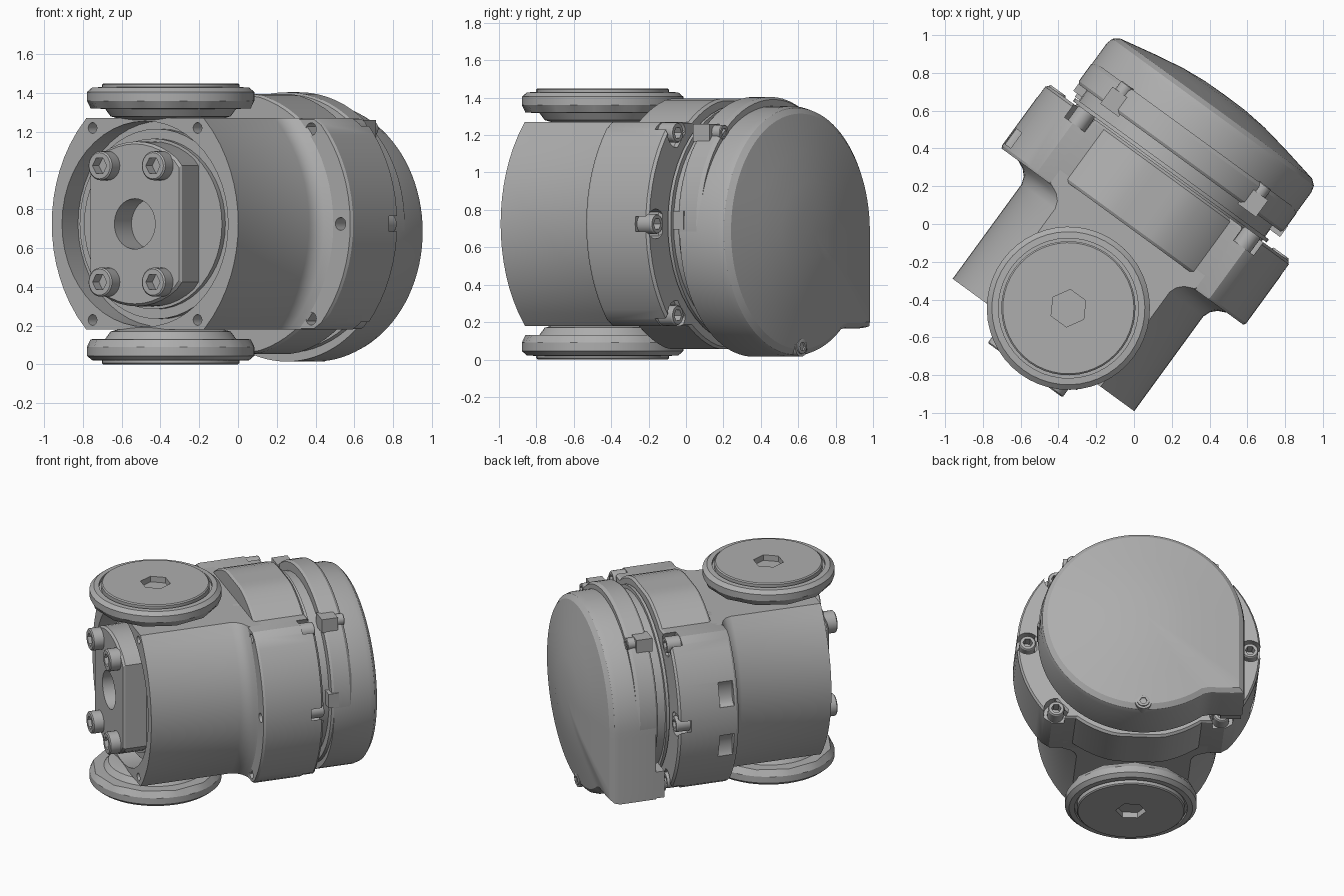
import bpy, bmesh
from math import sin, cos, pi, radians, sqrt
from mathutils import Matrix, Vector

cube = bpy.data.objects.get("Cube")
if cube:
    bpy.data.objects.remove(cube)

GREY = (0.42, 0.42, 0.42, 1)
mat = bpy.data.materials.new("plain grey")
mat.use_nodes = True
mat.diffuse_color = GREY
mat.node_tree.nodes["Principled BSDF"].inputs["Base Color"].default_value = GREY

TURN = Matrix.Rotation(radians(-36.1), 3, "Z")   # whole device is turned in plan
CX, CZ = -0.01, 0.725                            # main axis of the housing


def loft(name, rings):
    """Skin a list of equal-length rings and cap both ends."""
    bm = bmesh.new()
    loops = [[bm.verts.new(TURN @ Vector(p)) for p in ring] for ring in rings]
    n = len(loops[0])
    for a, b in zip(loops, loops[1:]):
        for i in range(n):
            j = (i + 1) % n
            bm.faces.new((a[i], a[j], b[j], b[i]))
    bm.faces.new(loops[0])
    bm.faces.new(loops[-1])
    bmesh.ops.recalc_face_normals(bm, faces=bm.faces)
    mesh = bpy.data.meshes.new(name)
    bm.to_mesh(mesh)
    bm.free()
    mesh.materials.append(mat)
    obj = bpy.data.objects.new(name, mesh)
    bpy.context.collection.objects.link(obj)
    return obj


def outline(r, n=48, sides=0):
    """Circle, or a regular polygon sampled with n points."""
    pts = []
    for i in range(n):
        a = 2 * pi * i / n
        k = 1
        if sides:
            step = 2 * pi / sides
            k = cos(step / 2) / cos(a % step - step / 2)
        pts.append((r * k * cos(a), r * k * sin(a)))
    return pts


def clipped(r, top, n=72):
    """Circle with flat top and bottom."""
    return [(x, max(-top, min(top, z))) for x, z in outline(r, n)]


def along_y(name, profile, stations, cx=CX, cz=CZ):
    """Sweep an x-z profile along the main axis; stations are (y, scale)."""
    return loft(name, [[(cx + x * s, y, cz + z * s) for x, z in profile]
                       for y, s in stations])


def disc(name, r, y0, y1, x=0, z=0, n=48):
    return along_y(name, outline(r, n), [(y0, 1), (y1, 1)], CX + x, CZ + z)


def box(name, x0, x1, y0, y1, z0, z1):
    corners = [(x0, z0), (x1, z0), (x1, z1), (x0, z1)]
    return along_y(name, corners, [(y0, 1), (y1, 1)])


def socket_screw(name, x, z, seat, top, r, n=24):
    """Round screw head with a hexagon socket, facing along the main axis."""
    d = 0.6 * (top - seat)
    rings = [(outline(r, n), seat), (outline(r, n), top - d * 0.12),
             (outline(r * 0.9, n), top), (outline(r * 0.6, n, 6), top),
             (outline(r * 0.6, n, 6), top - d)]
    return loft(name, [[(CX + x + px, y, CZ + z + pz) for px, pz in pts]
                       for pts, y in rings])


def cut(obj, cutters):
    for c in cutters:
        m = obj.modifiers.new("cut", "BOOLEAN")
        m.operation, m.solver, m.object = "DIFFERENCE", "EXACT", c
        bpy.context.view_layer.objects.active = obj
        bpy.ops.object.modifier_apply(modifier=m.name)
        bpy.data.objects.remove(c)


# Barrel: two shallow arcs with flat top and bottom, widening into the flange
HALF = 0.545
zs = [-HALF + 2 * HALF * i / 16 for i in range(17)]
arc = [(sqrt(0.785 ** 2 - z * z) - 0.19, z) for z in zs]
barrel_outline = arc + [(-x, z) for x, z in reversed(arc)]
flare = [(-0.8, 0), (-0.18, 0), (-0.14, 0.015), (-0.11, 0.045), (-0.085, 0.1), (0.0, 0.1)]
barrel = loft("barrel", [[(CX + x + (grow if x > 0 else -grow), y, CZ + z)
                          for x, z in barrel_outline] for y, grow in flare])
cut(barrel, [disc("bore_cutter", 0.53, -0.9, -0.66)]
    + [disc("hole_cutter", 0.028, -0.9, -0.7, sx * 0.335, sz * 0.495, 16)
       for sx in (-1, 1) for sz in (-1, 1)])

# Stepped rings inside the bore
for i, (r, y) in enumerate(((0.49, -0.70), (0.44, -0.73))):
    disc(f"bore_ring_{i + 1}", r, -0.64, y)

# Mounting plate with flat sides, central hole and four screws
plate = along_y("mounting_plate",
                [(max(-0.29, min(0.29, x)), z) for x, z in outline(0.425)],
                [(-0.68, 1), (-0.875, 1), (-0.89, 0.97)])
cut(plate, [disc("centre_cutter", 0.13, -1, -0.74)])
for sx in (-1, 1):
    for sz in (-1, 1):
        socket_screw("plate_screw", sx * 0.17, sz * 0.3, -0.87, -0.965, 0.075)

# Flange: wide ears cut flat level with the barrel, screw pockets and side slots
ears = along_y("flange_ears", clipped(0.8, HALF),
               [(-0.09, 0.99), (-0.075, 1), (0.31, 1), (0.325, 0.985)])
spots = [(0.73 * cos(radians(a)), 0.73 * sin(radians(a))) for a in (0, 42, 138, 180, 222, 318)]
cutters = []
for x, z in spots:
    cutters.append(disc("pocket_cutter", 0.08, 0.24, 0.4, x, z, 20))
    cutters.append(disc("hole_cutter", 0.033, -0.2, 0.0, x, z, 20))
for z in (-0.2, 0.2):
    cutters.append(along_y("slot_cutter", [(px * 0.5, pz) for px, pz in outline(0.1, 20)],
                           [(-0.06, 1), (0.04, 1)], -0.8, CZ + z))
cut(ears, cutters)
for x, z in spots:
    socket_screw("flange_screw", x, z, 0.22, 0.335, 0.054)

# Round flange core standing above and below the ears
along_y("flange_core", clipped(0.685, 0.67), [(-0.03, 0.985), (-0.015, 1), (0.31, 1), (0.325, 0.98)])

# Recessed neck and thin seal between flange and cover
disc("cover_neck", 0.61, 0.3, 0.46)
disc("seal_ring", 0.635, 0.335, 0.355)

# Cover ring
along_y("cover_ring", outline(0.672, 72), [(0.425, 0.985), (0.44, 1), (0.55, 1), (0.57, 0.98)],
        CX, 0.732)

# Domed cover with one squared lower corner
cover_outline = []
for i in range(96):
    a = 2 * pi * i / 96
    c, s = cos(a), sin(a)
    r = 0.67
    if c < -1e-6 and s < -1e-6:
        r = max(r, min(0.67 / -c, 0.52 / -s))
    cover_outline.append((r * c, r * s))
along_y("cover", cover_outline,
        [(0.44, 1), (0.69, 1), (0.725, 0.985), (0.75, 0.94), (0.79, 0.65), (0.82, 0.4),
         (0.833, 0.2), (0.835, 0.02)], CX, 0.685)

# Cover lugs with their screws
for x, z in ((-0.45, 0.49), (0.45, 0.49)):
    box("cover_lug", x - 0.06, x + 0.06, 0.41, 0.52, z - 0.05, z + 0.045)
    socket_screw("cover_screw", x, z, 0.51, 0.575, 0.04)
box("side_lug", 0.6, 0.675, 0.4, 0.47, -0.03, 0.07)
box("corner_lug", -0.665, -0.53, 0.38, 0.6, -0.55, -0.36)
socket_screw("corner_screw", -0.6, -0.49, 0.36, 0.41, 0.04)
disc("bottom_lug", 0.055, 0.5, 0.755, 0, -0.655, 24)
socket_screw("bottom_screw", 0, -0.655, 0.74, 0.765, 0.04)

# Ports above and below: neck, faceted nut and plug with hexagon socket
PX, PY = -0.018, -0.565
for side, s in (("top", 1), ("bottom", -1)):
    def along_z(name, rings):
        loft(name, [[(PX + x, PY + y, CZ + s * z) for x, y in pts] for pts, z in rings])

    along_z(f"{side}_port_neck", [(outline(0.24), 0.535), (outline(0.31), 0.555),
                                  (outline(0.35), 0.61)])
    along_z(f"{side}_port_nut", [
        (outline(0.33), 0.593), (outline(0.415, 48, 12), 0.595), (outline(0.432), 0.635),
        (outline(0.432), 0.68), (outline(0.405), 0.703), (outline(0.37), 0.705),
        (outline(0.37), 0.685)])
    along_z(f"{side}_port_plug", [
        (outline(0.355), 0.65), (outline(0.355), 0.718), (outline(0.347), 0.725),
        (outline(0.1, 48, 6), 0.725), (outline(0.1, 48, 6), 0.67)])

# Smooth curved faces, keep the machined edges sharp
bpy.ops.object.select_all(action="DESELECT")
for obj in bpy.context.collection.objects:
    if obj.type == "MESH" and mat.name in obj.data.materials:
        obj.select_set(True)
        bpy.context.view_layer.objects.active = obj
bpy.ops.object.shade_smooth_by_angle(angle=radians(28))
